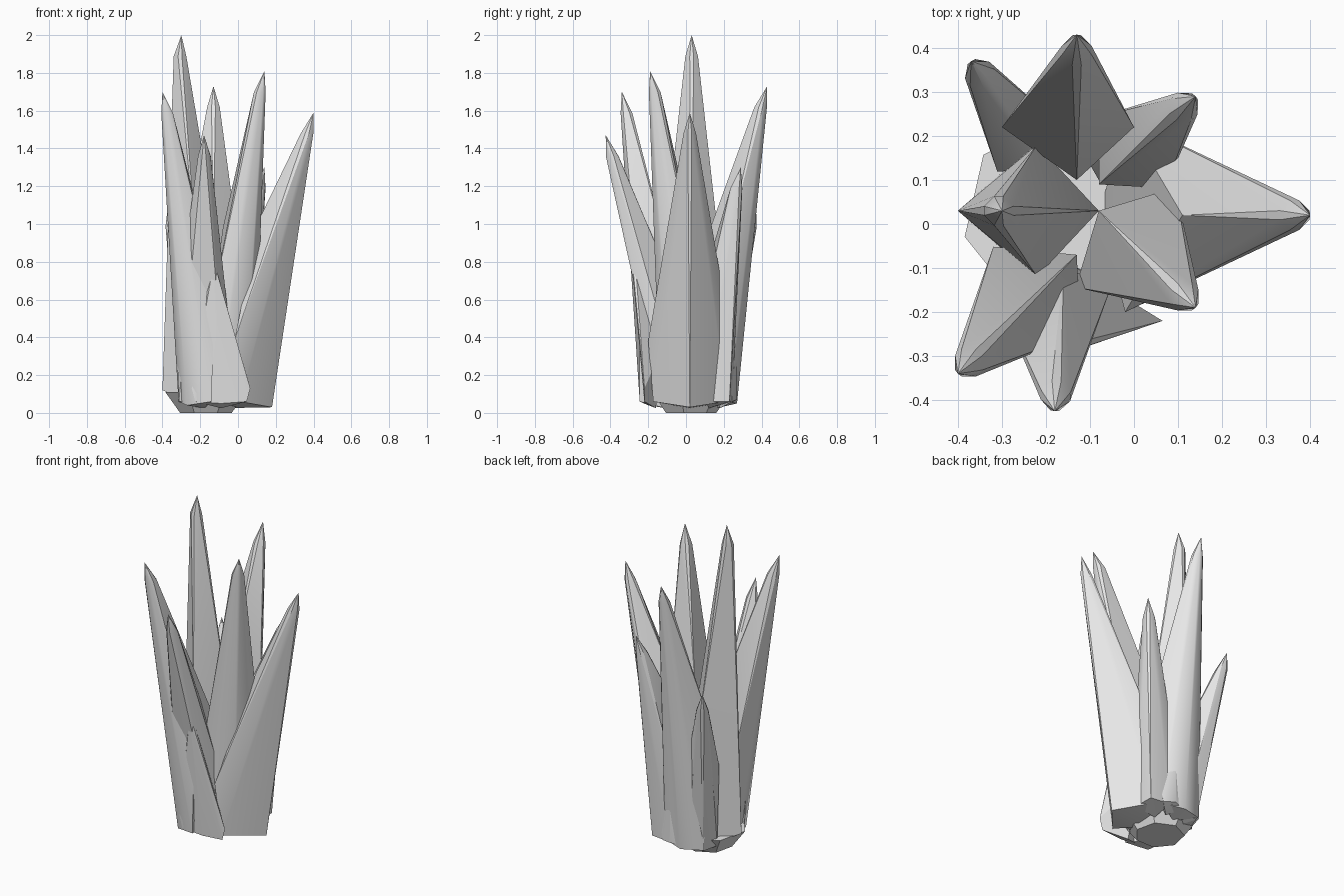
import bpy
import bmesh
import math
from mathutils import Vector

cube = bpy.data.objects.get("Cube")
if cube:
    bpy.data.objects.remove(cube, do_unlink=True)

# One pale grey for the whole cluster
grey = bpy.data.materials.new("pale_grey")
grey.use_nodes = True
colour = (0.8, 0.8, 0.8, 1)
grey.diffuse_color = colour
grey.node_tree.nodes["Principled BSDF"].inputs["Base Color"].default_value = colour

UP = Vector((0, 0, 1))


def add_object(name, bm):
    mesh = bpy.data.meshes.new(name)
    bm.to_mesh(mesh)
    bm.free()
    mesh.materials.append(grey)
    obj = bpy.data.objects.new(name, mesh)
    bpy.context.collection.objects.link(obj)
    return obj


def spike(name, tip, foot, crest, half, back, side_z, lean=1):
    """Kite-section spike: outer foot, two side corners, inner crest, tapered point."""
    tip, foot, crest = Vector(tip), Vector(foot), Vector(crest)
    out = tip - crest
    out.z = 0
    out.normalize()
    side = UP.cross(out)
    ground = Vector((foot.x, foot.y, 0))

    points = [tip, foot, crest]
    # Collar under the point, with a narrow flat on each of the four ridges
    radius = 0.035 if tip.z > 1 else 0.015
    collar = tip - out * radius * lean - UP * radius * 3.2
    for quarter in range(4):
        for turn in (-0.3, 0.3):
            a = quarter * math.pi / 2 + turn
            points.append(collar + (out * math.cos(a) + side * math.sin(a)) * radius)
    # Side corners, and the tucked-in underside
    for s in (-1, 1):
        points.append(ground - out * back + side * s * half + UP * side_z)
        points.append(ground - out * back * 0.85 + side * s * half * 0.88 + UP * 0.06)
    points.append(ground - out * (back + 0.06) + UP * 0.025)

    bm = bmesh.new()
    for p in points:
        bm.verts.new(p)
    bmesh.ops.convex_hull(bm, input=bm.verts[:])
    loose = [v for v in bm.verts if not v.link_faces]
    bmesh.ops.delete(bm, geom=loose, context='VERTS')
    bmesh.ops.recalc_face_normals(bm, faces=bm.faces[:])
    return add_object(name, bm)


# Tall spikes leaning out of a common root, then the short ones
spikes = [
    spike("tallest_spike", (-.3, .03, 2), (-.4, .03, .12), (-.08, .03, .75), .15, .18, .85, -.2),
    spike("front_left_spike", (.14, -.19, 1.81), (.03, -.08, .05), (-.08, .03, .98), .16, .07, .6),
    spike("back_spike", (-.13, .43, 1.73), (-.15, .27, .05), (-.13, .1, .9), .15, .05, .9),
    spike("front_right_spike", (-.4, -.34, 1.7), (-.27, -.2, .04), (-.13, -.07, .75), .14, .07, .65),
    spike("left_spike", (.4, .02, 1.59), (.18, .02, .03), (.11, .02, 1.02), .22, .2, .38),
    spike("front_spike", (-.18, -.425, 1.47), (-.19, -.13, .05), (-.16, -.1, .75), .14, 0, .5),
    spike("back_left_spike", (.14, .29, 1.3), (.07, .23, .06), (-.08, .09, .7), .11, .1, .5),
    spike("back_right_spike", (-.37, .37, 1.1), (-.27, .22, .05), (-.2, .12, .5), .09, .06, .55),
    spike("short_front_spike", (-.13, -.285, .81), (-.09, -.22, .05), (-.13, -.1, .4), .155, 0, .13),
    spike("short_back_spike", (-.08, .27, .45), (-.08, .27, .07), (-.08, .1, .2), .08, .03, .12),
]

# Faceted root joining the spikes, resting on the ground
bm = bmesh.new()
bmesh.ops.create_cone(bm, cap_ends=True, segments=7, radius1=.14, radius2=.22, depth=.11)
bmesh.ops.translate(bm, verts=bm.verts[:], vec=(-.17, .02, .055))
add_object("root", bm)

# Soften the narrow ridges, keep the broad facets flat
bpy.ops.object.select_all(action='DESELECT')
for obj in spikes:
    obj.select_set(True)
bpy.context.view_layer.objects.active = spikes[0]
bpy.ops.object.shade_smooth_by_angle(angle=math.radians(28))
for obj in spikes:
    weighted = obj.modifiers.new("flat_facets", 'WEIGHTED_NORMAL')
    weighted.keep_sharp = True
